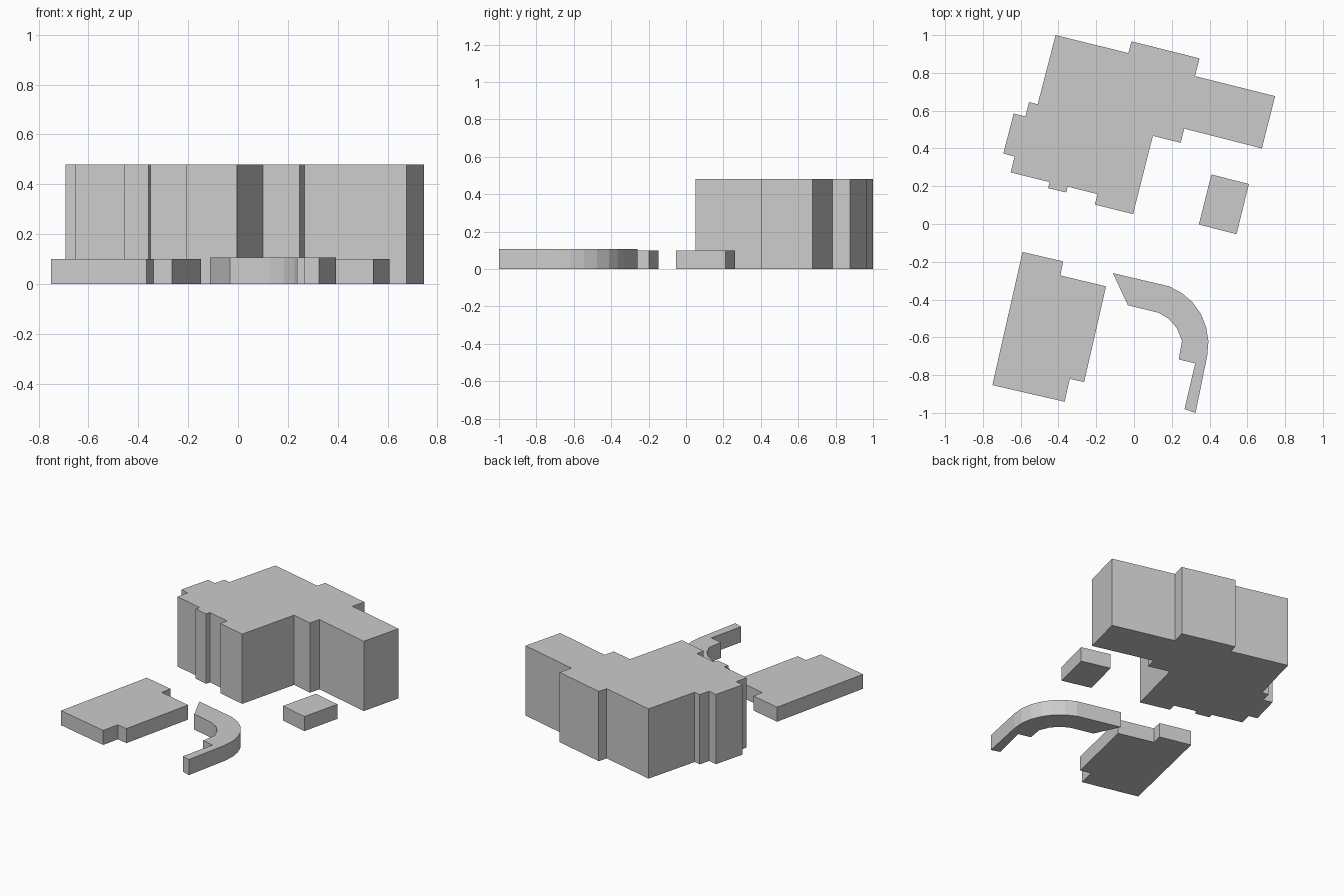
import bpy
import bmesh


def extrude_footprint(name, outline, height):
    """Solid block with vertical walls over a plan outline."""
    bm = bmesh.new()
    base = bm.faces.new([bm.verts.new((x, y, 0)) for x, y in outline])
    top = bmesh.ops.extrude_face_region(bm, geom=[base], use_keep_orig=True)
    moved = [g for g in top["geom"] if isinstance(g, bmesh.types.BMVert)]
    bmesh.ops.translate(bm, verts=moved, vec=(0, 0, height))
    bmesh.ops.recalc_face_normals(bm, faces=bm.faces)
    mesh = bpy.data.meshes.new(name)
    bm.to_mesh(mesh)
    bm.free()
    obj = bpy.data.objects.new(name, mesh)
    bpy.context.collection.objects.link(obj)
    return obj


# Tall main building with stepped walls
extrude_footprint("main_building", [
    (-0.415, 1.0), (-0.03, 0.905), (-0.013, 0.967), (0.347, 0.877),
    (0.323, 0.783), (0.747, 0.677), (0.677, 0.40), (0.266, 0.505),
    (0.247, 0.43), (0.10, 0.467), (-0.005, 0.052), (-0.207, 0.103),
    (-0.193, 0.158), (-0.351, 0.198), (-0.359, 0.167), (-0.455, 0.190),
    (-0.447, 0.222), (-0.653, 0.273), (-0.632, 0.357), (-0.692, 0.373),
    (-0.637, 0.585), (-0.575, 0.569), (-0.556, 0.645), (-0.510, 0.634)], 0.48)

# Low notched annex
extrude_footprint("low_annex", [
    (-0.59, -0.148), (-0.375, -0.198), (-0.390, -0.272), (-0.148, -0.33),
    (-0.264, -0.837), (-0.340, -0.82), (-0.367, -0.941), (-0.75, -0.853)], 0.10)

# Small low shed
extrude_footprint("shed", [
    (0.41, 0.262), (0.608, 0.212), (0.543, -0.054), (0.343, -0.003)], 0.10)

# Curved low wing: outer edge, stepped tail, inner edge
extrude_footprint("curved_wing", [
    (-0.112, -0.26), (0.186, -0.33), (0.252, -0.365), (0.308, -0.412),
    (0.353, -0.475), (0.382, -0.545), (0.394, -0.62), (0.388, -0.695),
    (0.326, -1.0), (0.267, -0.98), (0.324, -0.738), (0.237, -0.717),
    (0.254, -0.617), (0.226, -0.55), (0.184, -0.502), (0.13, -0.47),
    (-0.032, -0.43)], 0.107)
